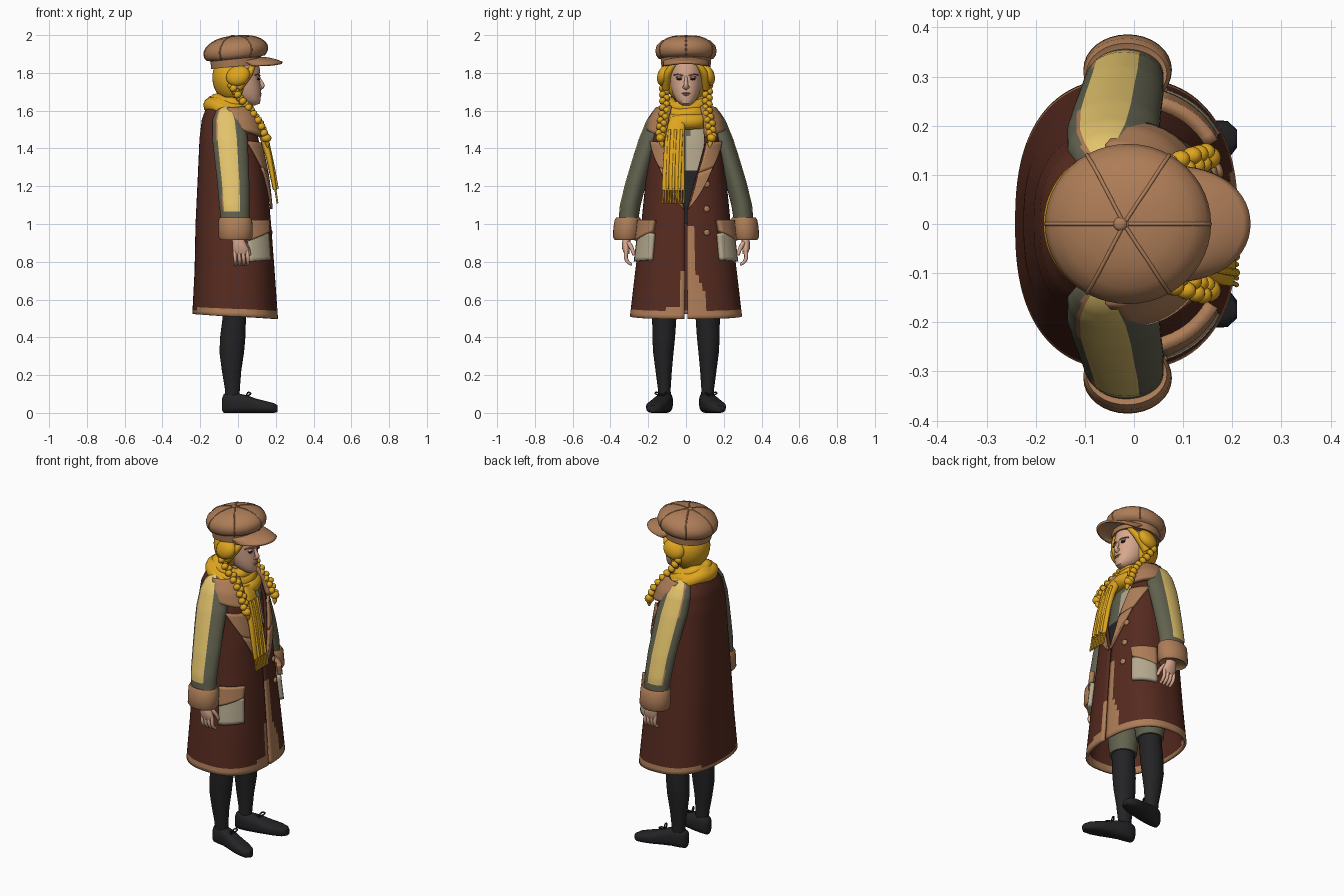
import bpy, bmesh
from math import sin, cos, asin, pi, radians, copysign
from mathutils import Matrix, Vector, Euler

cube = bpy.data.objects.get("Cube")
if cube:
    bpy.data.objects.remove(cube)


def material(name, rgb):
    m = bpy.data.materials.new(name)
    m.use_nodes = True
    col = (*[(c / 255) ** 2.2 for c in rgb], 1)
    m.diffuse_color = col
    b = next(n for n in m.node_tree.nodes if n.type == 'BSDF_PRINCIPLED')
    b.inputs["Base Color"].default_value = col
    b.inputs["Roughness"].default_value = 0.8
    return m


BROWN = material("dark brown wool", (86, 46, 36))
TAN = material("tan fabric", (172, 124, 88))
GREEN = material("grey green cloth", (98, 98, 80))
PALE = material("pale yellow stripe", (226, 194, 108))
MUSTARD = material("mustard yellow", (222, 164, 36))
SKIN = material("skin", (214, 166, 140))
BEIGE = material("beige cloth", (178, 166, 140))
BLACK = material("black", (40, 40, 42))
LIP = material("muted rose", (172, 112, 98))


def finish(name, bm, mats, rule=None, thick=0):
    """Turn a bmesh into a smooth object, colouring faces by rule(centre)."""
    bmesh.ops.recalc_face_normals(bm, faces=bm.faces)
    for f in bm.faces:
        f.smooth = True
        if rule:
            f.material_index = rule(f.calc_center_median())
    me = bpy.data.meshes.new(name)
    bm.to_mesh(me)
    bm.free()
    ob = bpy.data.objects.new(name, me)
    bpy.context.collection.objects.link(ob)
    for m in mats:
        me.materials.append(m)
    if thick:
        s = ob.modifiers.new("thickness", 'SOLIDIFY')
        s.thickness, s.offset = thick, 0
    bpy.ops.object.select_all(action='DESELECT')
    bpy.context.view_layer.objects.active = ob
    ob.select_set(True)
    bpy.ops.object.shade_smooth_by_angle(angle=radians(50))
    return ob


def grid(name, rows, mats, closed=False, caps=False, rule=None, thick=0):
    bm = bmesh.new()
    vs = [[bm.verts.new(p) for p in r] for r in rows]
    n = len(rows[0])
    for a, b in zip(vs, vs[1:]):
        for i in range(n if closed else n - 1):
            j = (i + 1) % n
            bm.faces.new((a[i], a[j], b[j], b[i]))
    if caps:
        bm.faces.new(vs[0])
        bm.faces.new(vs[-1])
    return finish(name, bm, mats, rule, thick)


def spow(v, e):
    return copysign(abs(v) ** e, v)


def sample(secs, t):
    """Interpolate a section table at height t."""
    for a, b in zip(secs, secs[1:]):
        if t <= b[0]:
            break
    k = min(max((t - a[0]) / (b[0] - a[0]), 0), 1)
    return [p + (q - p) * k for p, q in zip(a, b)]


def loft(name, secs, mats, axis='z', e=1.0, side=1, n=32, fine=0, rule=None, shear=0):
    """Skin elliptical sections (t, centre a, centre b, radius a, radius b)."""
    if fine:
        lo, hi = secs[0][0], secs[-1][0]
        secs = [sample(secs, lo + (hi - lo) * i / fine) for i in range(fine + 1)]
    rows = []
    for t, a, b, ra, rb in secs:
        row = []
        for i in range(n):
            p = a + ra * spow(cos(2 * pi * i / n), e)
            q = b + rb * spow(sin(2 * pi * i / n), e)
            row.append((p, q * side, t + shear * p) if axis == 'z' else (t, p * side, q))
        rows.append(row)
    return grid(name, rows, mats, True, True, rule)


def ball(name, loc, size, mat, rot=(0, 0, 0), seg=20):
    bm = bmesh.new()
    mx = Matrix.LocRotScale(Vector(loc), Euler(rot), Vector(size))
    bmesh.ops.create_uvsphere(bm, u_segments=seg, v_segments=seg // 2, radius=1, matrix=mx)
    return finish(name, bm, [mat])


def tube(name, pts, r, mat, closed=False, radii=None):
    cu = bpy.data.curves.new(name, 'CURVE')
    cu.dimensions, cu.bevel_depth, cu.bevel_resolution = '3D', r, 3
    cu.use_fill_caps, cu.resolution_u = True, 5
    s = cu.splines.new('NURBS')
    s.points.add(len(pts) - 1)
    for i, p in enumerate(pts):
        s.points[i].co = (*p, 1)
        s.points[i].radius = radii[i] if radii else 1
    s.order_u, s.use_endpoint_u, s.use_cyclic_u = 3, not closed, closed
    tmp = bpy.data.objects.new(name, cu)
    bpy.context.collection.objects.link(tmp)
    me = bpy.data.meshes.new_from_object(tmp.evaluated_get(bpy.context.evaluated_depsgraph_get()))
    bpy.data.objects.remove(tmp)
    bm = bmesh.new()
    bm.from_mesh(me)
    bpy.data.meshes.remove(me)
    return finish(name, bm, [mat], lambda c: 0)


# Coat shell, open down the front
COAT = [(.51, -.015, .22, .29), (.75, -.018, .205, .262), (1.0, -.025, .193, .23), (1.25, -.03, .176, .205),
        (1.45, -.04, .157, .183), (1.55, -.05, .135, .16), (1.62, -.06, .1, .115), (1.65, -.065, .08, .085)]


def coat(th, z, off=0):
    _, cx, rx, ry = sample(COAT, z)
    drop = -.013 * cos(th) * max(0, 1 - (z - .51) * 4)
    return (cx + (rx + off) * spow(cos(th), .8), (ry + off) * spow(sin(th), .8), z + drop)


def angle(y, z):
    return asin(min(1, (abs(y) / sample(COAT, z)[3]) ** 1.25)) * copysign(1, y)


def gap(z):
    return .005 + .011 * max(0, .8 - z) + .095 * min(max((z - 1.08) / .34, 0), 1)


def coat_colour(c):
    edge = .045 + .055 * min(max((.76 - c.z) / .14, 0), 1) if c.y > 0 else .028
    if c.z < .55 or (c.x > .05 and abs(c.y) < edge and c.z < (1.0 if c.y > 0 else .75)):
        return 1
    return 0


rows = []
for i in range(58):
    z = .51 + 1.14 * i / 57
    a = angle(min(gap(z), sample(COAT, z)[3] * .9), z)
    rows.append([coat(a + (2 * pi - 2 * a) * k / 110, z) for k in range(111)])
grid("coat", rows, [BROWN, TAN], rule=coat_colour, thick=.014)

# Vest and shirt inside the opening
inner = [(z, cx, 0, rx - .025, ry - .025) for z, cx, rx, ry in COAT[2:7]]
loft("vest_and_shirt", inner, [GREEN, BEIGE, BLACK], e=.8, n=64, fine=24,
     rule=lambda c: 2 if c.z < 1.28 else int(c.y > .012 and c.x > 0))


def patch(name, corners, mat, off, thick=.014):
    """Quad lying on the coat; corners are (angle, z) in ring order."""
    n, rows = 8, []
    A, B, C, D = map(Vector, corners)
    for i in range(n + 1):
        p, q = A.lerp(D, i / n), B.lerp(C, i / n)
        rows.append([coat(*p.lerp(q, j / n), off) for j in range(n + 1)])
    return grid(name, rows, [mat], thick=thick)


for s, side in ((1, "left"), (-1, "right")):
    def on(*pts):
        return [(s * angle(y, z), z) for y, z in pts]

    # Lapels, collar and pockets
    patch(side + "_lapel_lower", on((.008, 1.08), (.012, 1.08), (.13, 1.3), (.06, 1.27)), TAN, .016)
    patch(side + "_lapel_upper", on((.06, 1.27), (.13, 1.3), (.172, 1.44), (.1, 1.43)), TAN, .016)
    patch(side + "_collar", on((.085, 1.46), (.17, 1.5), (.142, 1.61), (.06, 1.62)), TAN, .03, .025)
    patch(side + "_pocket", [(s * .64, .81), (s * 1.3, .8), (s * 1.3, .97), (s * .64, .95)], BEIGE, .015, .03)
    patch(side + "_pocket_flap", [(s * .66, .96), (s * 1.3, .91), (s * 1.32, 1.02), (s * .62, 1.02)], TAN, .025, .028)

    # Sleeve with outer stripe
    SLEEVE = [(1.02, -.015, .305, .075, .052), (1.1, -.02, .295, .08, .055), (1.22, -.025, .265, .085, .056),
              (1.35, -.035, .225, .09, .057), (1.45, -.042, .19, .094, .06), (1.55, -.05, .153, .085, .056),
              (1.6, -.057, .133, .06, .042), (1.625, -.06, .115, .025, .02)]

    def sleeve_colour(c):
        _, cx, cy, rx, _ = sample(SLEEVE, c.z)
        u = (c.x - cx) / rx
        if abs(c.y) < cy or c.z < 1.06 or u > .36 or u < -.8:
            return 0
        return 1 if u > -.66 else (2 if c.z > 1.45 or c.z < 1.16 else 0)
    loft(side + "_sleeve", SLEEVE, [GREEN, PALE, TAN], side=s, n=48, fine=40, rule=sleeve_colour)
    loft(side + "_cuff", [(.925, -.013, .315, .07, .052), (.915, -.013, .315, .08, .062), (.93, -.013, .315, .09, .071),
                          (.975, -.013, .312, .09, .073), (1.02, -.014, .308, .089, .07), (1.035, -.015, .306, .082, .062),
                          (1.03, -.015, .306, .07, .05)], [TAN], side=s)

    # Hand
    loft(side + "_palm", [(.84, .015, .312, .038, .014), (.87, .014, .318, .043, .02), (.9, .005, .317, .035, .021),
                          (.95, -.005, .312, .028, .022)], [SKIN], side=s, n=20)
    for i in range(4):
        x = -.018 + .022 * i
        tube(f"{side}_finger_{i + 1}", [(x, s * .315, .86), (x + .003, s * .322, .825), (x + .005, s * .308, .795),
                                       (x + .004, s * .287, .785)], .0105, SKIN, radii=[1, 1, .9, .7])
    tube(side + "_thumb", [(.03, s * .305, .9), (.058, s * .285, .875), (.06, s * .275, .835)], .012, SKIN, radii=[1, 1, .7])

    # Leg, shorts and shoe
    loft(side + "_stocking", [(.06, -.03, .112, .036, .032), (.13, -.03, .115, .04, .034), (.22, -.034, .118, .051, .043),
                              (.32, -.033, .12, .065, .054), (.4, -.028, .118, .067, .06), (.5, -.02, .115, .062, .064),
                              (.53, -.018, .114, .064, .066)], [BLACK], side=s)
    loft(side + "_shorts", [(.53, -.018, .114, .074, .076), (.6, -.018, .112, .082, .085),
                            (.85, -.018, .1, .1, .095)], [GREEN], side=s)
    loft(side + "_shoe", [(-.085, .106, .045, .012, .03), (-.075, .107, .05, .03, .05), (-.045, .11, .056, .041, .056),
                          (0, .116, .052, .043, .052), (.05, .13, .046, .048, .046), (.1, .146, .037, .052, .037),
                          (.15, .16, .031, .051, .031), (.19, .17, .026, .04, .026), (.21, .174, .022, .018, .018)],
         [BLACK], axis='x', e=.75, side=s)
    for k in (-1, 1):
        tube(side + "_lace", [(.045, s * .128, .09), (.05, s * (.128 + k * .025), .115), (.075, s * (.135 + k * .035), .1),
                              (.05, s * .13, .09)], .004, BLACK)

    # Face features
    ball(side + "_eye", (.109, s * .036, 1.767), (.008, .014, .006), BLACK)
    ball(side + "_eyelid", (.107, s * .036, 1.777), (.008, .019, .006), SKIN)
    tube(side + "_eyebrow", [(.116, s * .015, 1.785), (.113, s * .038, 1.797), (.09, s * .065, 1.789)], .0035, LIP)

    # Hair at the temple and the braid
    ball(side + "_hair_puff", (.0, s * .115, 1.785), (.065, .036, .055), MUSTARD, (s * .35, -.4, 0))
    tube(side + "_temple_hair", [(.085, s * .05, 1.86), (.075, s * .088, 1.82), (.04, s * .105, 1.77),
                                 (0, s * .105, 1.72)], .022, MUSTARD, radii=[.5, .8, 1, 1])
    path = [(0, -.035, .115), (.25, .01, .113), (.5, .07, .113), (.75, .118, .128), (1, .145, .135)]
    for i in range(17):
        t = i / 16
        _, x, y = sample(path, t)
        w = .011 * (-1) ** i
        ball(f"{side}_braid_{i + 1}", (x, s * y + w, 1.735 - .27 * t), (.022, .019, .018), MUSTARD,
             (-.6 * (-1) ** i, -.6, 0), 12)
    ball(side + "_braid_tie", (.15, s * .135, 1.455), (.027, .024, .023), MUSTARD)
    loft(side + "_braid_end", [(1.405, .157, .125, .004, .004), (1.425, .156, .128, .013, .014),
                               (1.45, .152, .133, .012, .012)], [MUSTARD], side=s, n=12)

# Head and neck
loft("head", [(1.628, .07, 0, .02, .02), (1.637, .075, 0, .04, .034), (1.66, .055, 0, .065, .055), (1.69, .035, 0, .086, .07),
              (1.73, .02, 0, .1, .081), (1.77, .008, 0, .106, .087), (1.82, .003, 0, .113, .089), (1.88, 0, 0, .1, .085)], [SKIN], n=40)
loft("neck", [(1.52, -.03, 0, .06, .055), (1.7, -.005, 0, .055, .052)], [SKIN])
tube("nose", [(.108, 0, 1.785), (.118, 0, 1.755), (.136, 0, 1.728), (.112, 0, 1.718)], .013, SKIN, radii=[.5, .75, 1, .9])
ball("nostrils", (.118, 0, 1.724), (.012, .019, .009), SKIN)
ball("upper_lip", (.113, 0, 1.692), (.012, .024, .005), LIP)
ball("lower_lip", (.112, 0, 1.683), (.012, .019, .006), LIP)
ball("hair_back", (-.035, 0, 1.765), (.1, .112, .125), MUSTARD, (0, -.2, 0), 32)

# Cap with seams, button and peak
CAP = [(1.838, -.012, 0, .122, .122), (1.835, -.012, 0, .13, .13), (1.875, -.012, 0, .134, .134), (1.88, -.012, 0, .15, .148),
       (1.895, -.012, 0, .164, .158), (1.92, -.012, 0, .169, .163), (1.945, -.012, 0, .16, .155), (1.97, -.013, 0, .132, .13),
       (1.987, -.015, 0, .092, .09), (1.995, -.018, 0, .045, .045), (1.996, -.02, 0, .008, .008)]
loft("cap_crown", CAP, [TAN], n=48, shear=.1)
for i in range(6):
    a = i * pi / 3
    pts = [(c + r * cos(a), q * sin(a), z + .1 * (c + r * cos(a))) for z, c, _, r, q in CAP[3:]]
    tube(f"cap_seam_{i + 1}", pts, .004, TAN)
ball("cap_button", (-.028, 0, 1.993), (.014, .014, .008), TAN)
rows = []
for i in range(9):
    k = i / 8
    row = []
    for j in range(25):
        a = radians(-82 + 164 * j / 24)
        x0, y0, x1, y1 = .118 * cos(a), .118 * sin(a), .235 * cos(a) ** .6, .116 * sin(a)
        row.append((x0 + (x1 - x0) * k, y0 + (y1 - y0) * k, 1.879 - .026 * k * k - .018 * sin(a) ** 2))
    rows.append(row)
grid("cap_peak", rows, [TAN], thick=.012)

# Scarf loops, hanging tail and fringe
for i, (cx, z, rx, ry, tilt, r) in enumerate([(-.04, 1.605, .095, .095, .3, .046), (-.03, 1.585, .115, .115, .42, .042),
                                             (-.035, 1.635, .085, .085, .25, .034)]):
    pts = [(cx + rx * cos(k * pi / 8), ry * sin(k * pi / 8), z - tilt * rx * cos(k * pi / 8) + .006 * sin(k * 2 + i))
           for k in range(16)]
    tube(f"scarf_loop_{i + 1}", pts, r, MUSTARD, True)
loft("scarf_tail", [(1.18, .196, -.067, .011, .06), (1.25, .184, -.066, .014, .06), (1.35, .165, -.064, .017, .056),
                    (1.45, .138, -.06, .021, .052), (1.53, .105, -.05, .025, .045), (1.57, .085, -.045, .02, .035)],
     [MUSTARD], e=.7, fine=20)
for i in range(3):
    tube(f"scarf_fold_{i + 1}", [(x + .012, y + .032 * (i - 1), z) for x, y, z in
                                ((.196, -.067, 1.185), (.168, -.064, 1.35), (.13, -.055, 1.5))], .008, MUSTARD)
for i in range(9):
    y = -.122 + .0138 * i
    tube(f"scarf_fringe_{i + 1}", [(.197, y, 1.185), (.203, y + .003, 1.15), (.209, y - .002, 1.11)], .005, MUSTARD)

# Coat buttons
for i, z in enumerate((1.21, 1.08, .955)):
    ball(f"coat_button_{i + 1}", coat(angle(.105, z), z, .012), (.009, .017, .017), TAN, (0, 0, .35))
